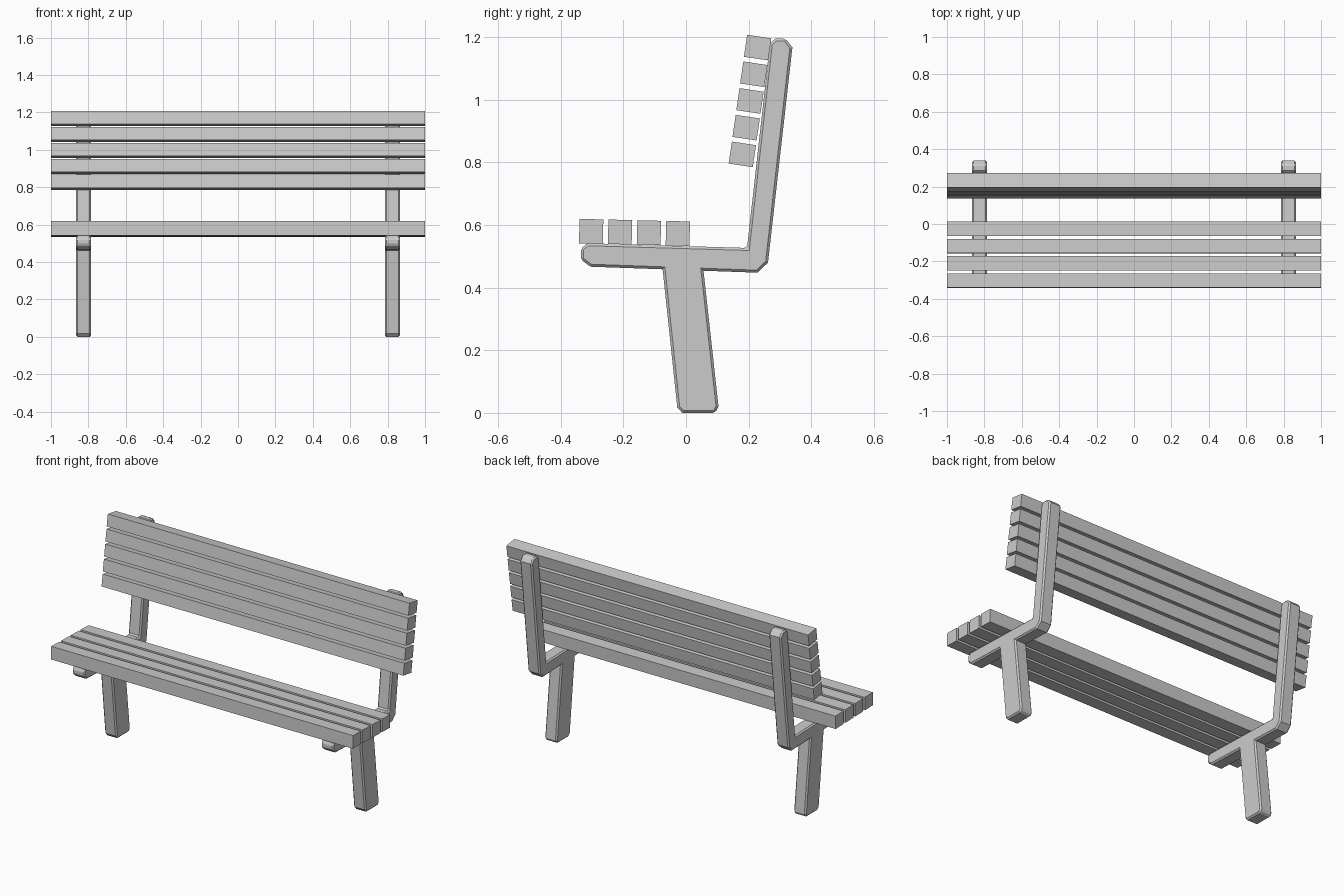
import bpy, bmesh
from math import radians
from mathutils import Matrix

default = bpy.data.objects.get("Cube")
if default:
    bpy.data.objects.remove(default, do_unlink=True)

grey = bpy.data.materials.new("plain grey")
grey.use_nodes = True
colour = (0.6, 0.6, 0.6, 1)
grey.diffuse_color = colour
grey.node_tree.nodes["Principled BSDF"].inputs["Base Color"].default_value = colour


def finish(name, bm):
    bmesh.ops.recalc_face_normals(bm, faces=bm.faces)
    mesh = bpy.data.meshes.new(name)
    bm.to_mesh(mesh)
    bm.free()
    mesh.materials.append(grey)
    obj = bpy.data.objects.new(name, mesh)
    bpy.context.collection.objects.link(obj)
    return obj


def extruded_profile(name, points, x, width, bevel):
    """Extrude a (y, z) side profile across x, with chamfered edges."""
    bm = bmesh.new()
    face = bm.faces.new([bm.verts.new((x - width / 2, y, z)) for y, z in points])
    extruded = bmesh.ops.extrude_face_region(bm, geom=[face])
    verts = [g for g in extruded["geom"] if isinstance(g, bmesh.types.BMVert)]
    bmesh.ops.translate(bm, verts=verts, vec=(width, 0, 0))
    obj = finish(name, bm)
    chamfer = obj.modifiers.new("chamfer", "BEVEL")
    chamfer.width = bevel
    chamfer.segments = 1
    chamfer.limit_method = "ANGLE"
    chamfer.angle_limit = radians(50)


def slat(name, y, z, depth, height, tilt):
    bm = bmesh.new()
    bmesh.ops.create_cube(bm, size=1)
    bmesh.ops.scale(bm, verts=bm.verts, vec=(2, depth, height))
    turn = Matrix.Translation((0, y, z)) @ Matrix.Rotation(radians(tilt), 4, "X")
    bmesh.ops.transform(bm, matrix=turn, verts=bm.verts)
    finish(name, bm)


# Side supports: one bent seat-and-back beam and one leaning leg each
beam = [(-0.315, 0.542), (0.195, 0.527), (0.268, 1.18), (0.285, 1.196),
        (0.318, 1.196), (0.34, 1.168), (0.262, 0.48), (0.228, 0.448),
        (-0.305, 0.467), (-0.336, 0.49), (-0.336, 0.525)]
leg = [(-0.078, 0.49), (0.052, 0.49), (0.104, 0.02), (0.094, 0.0),
       (-0.012, 0.0), (-0.028, 0.018)]
for side, x in (("left", 0.825), ("right", -0.825)):
    extruded_profile(side + "_beam", beam, x, 0.08, 0.008)
    extruded_profile(side + "_leg", leg, x, 0.08, 0.008)

# Seat slats, sloping slightly down to the back
for i in range(4):
    slat(f"seat_slat_{i + 1}", -0.303 + i * 0.0923, 0.580 - i * 0.0022,
         0.076, 0.078, -1.5)

# Backrest slats, leaning back along the beam
for i in range(5):
    slat(f"back_slat_{i + 1}", 0.180 + i * 0.0122, 0.826 + i * 0.0853,
         0.078, 0.071, -8.5)
